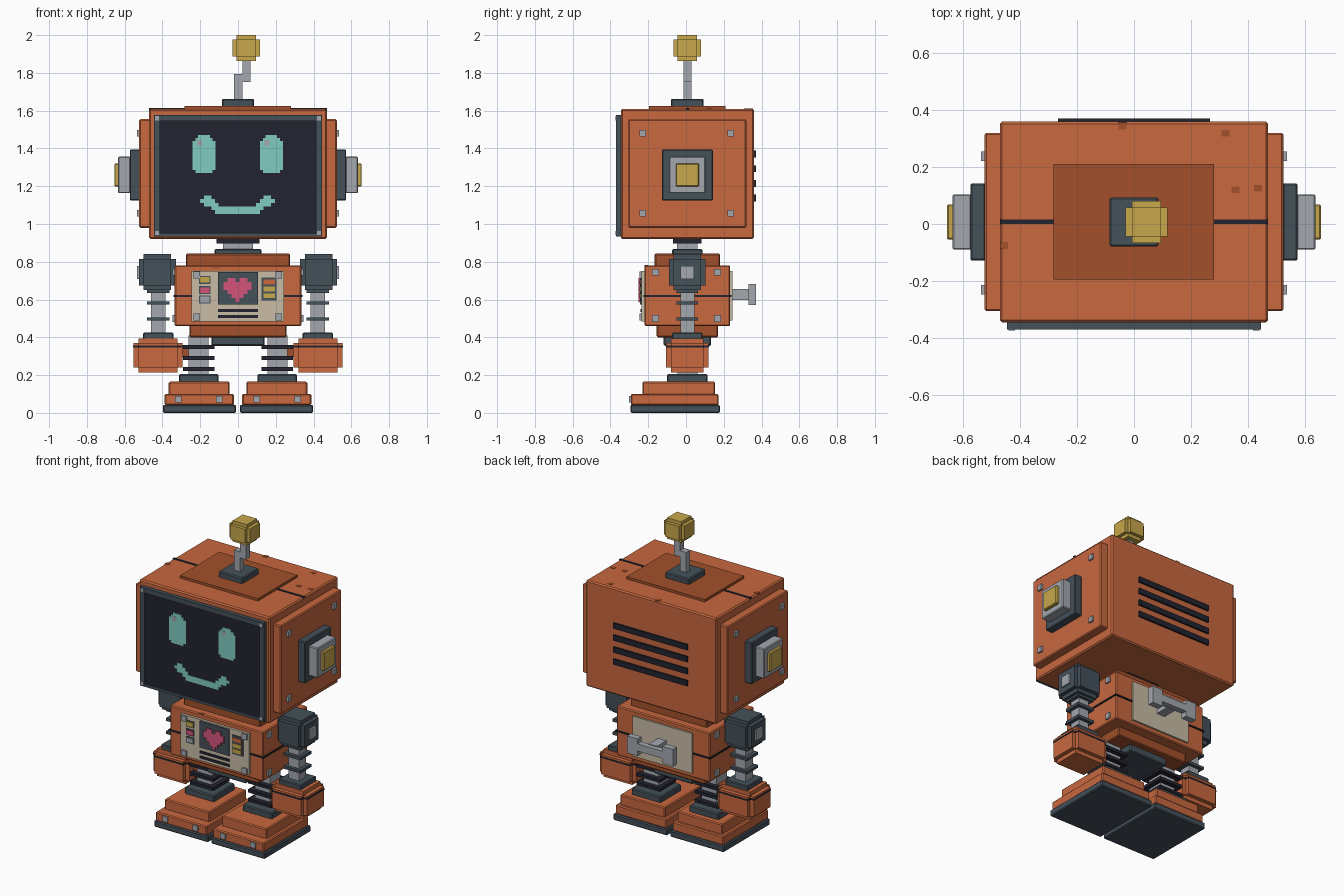
import bpy, bmesh

# Palette (linear)
COLORS = {
    "orange": (0.58, 0.14, 0.05), "dark orange": (0.36, 0.08, 0.024),
    "slate": (0.058, 0.082, 0.102), "near black": (0.016, 0.017, 0.028),
    "teal": (0.216, 0.604, 0.527), "light grey": (0.366, 0.392, 0.429),
    "gold": (0.578, 0.392, 0.07), "beige": (0.578, 0.503, 0.376),
    "pink": (0.658, 0.089, 0.195),
}
MATS = {}
for key, rgb in COLORS.items():
    MATS[key] = bpy.data.materials.new(key)
    MATS[key].diffuse_color = (*rgb, 1)
YC = 0.007  # depth of the centre plane


def boxes(name, color, parts, bevel=0.0):
    """One object made of axis-aligned boxes (x0, x1, y0, y1, z0, z1)."""
    bm = bmesh.new()
    for x0, x1, y0, y1, z0, z1 in parts:
        for v in bmesh.ops.create_cube(bm, size=1)["verts"]:
            v.co.x = x1 if v.co.x > 0 else x0
            v.co.y = y1 if v.co.y > 0 else y0
            v.co.z = z1 if v.co.z > 0 else z0
    me = bpy.data.meshes.new(name)
    bm.to_mesh(me)
    bm.free()
    me.materials.append(MATS[color])
    ob = bpy.data.objects.new(name, me)
    bpy.context.collection.objects.link(ob)
    if bevel:
        mod = ob.modifiers.new("bevel", "BEVEL")
        mod.width, mod.segments = bevel, 1
    return ob


def block(name, color, hx, hy, z0, z1, bevel=0.006):
    """Box centred on the body axis."""
    boxes(name, color, [(-hx, hx, YC - hy, YC + hy, z0, z1)], bevel)


def pair(name, color, parts, bevel=0.0):
    """Same part on the right and mirrored on the left."""
    boxes("right_" + name, color, parts, bevel)
    boxes("left_" + name, color, [(-b, -a, *r) for a, b, *r in parts], bevel)


def knob(cx, cy, cz, hx, hy, hz, cut):
    """Three crossing boxes: a cube with stepped edges."""
    out = []
    for axis in range(3):
        h = [hx - cut, hy - cut, hz - cut]
        h[axis] += cut
        out.append((cx - h[0], cx + h[0], cy - h[1], cy + h[1], cz - h[2], cz + h[2]))
    return out


def pixels(rows, cx, z_top, size, y0, y1):
    """Boxes for each horizontal run of X in a small pixel pattern."""
    out, left = [], cx - len(rows[0]) * size / 2
    for r, row in enumerate(rows):
        c = 0
        while c < len(row):
            e = c
            while e < len(row) and row[e] == "X":
                e += 1
            if e > c:
                out.append((left + c * size, left + e * size, y0, y1,
                            z_top - (r + 1) * size, z_top - r * size))
            c = max(e, c + 1)
    return out


# Head
block("head", "orange", 0.47, 0.352, 0.92, 1.61, 0.008)
boxes("head_seam", "near black", [(-0.47, 0.47, 0.0, 0.016, 1.60, 1.613)])
boxes("head_top_plate", "dark orange", [(-0.282, 0.28, -0.195, 0.21, 1.60, 1.626)])
boxes("head_vents", "near black",
      [(-0.266, 0.266, 0.35, 0.37, z - 0.018, z + 0.018) for z in (1.137, 1.215, 1.293, 1.371)])
boxes("rust_spots", "dark orange",
      [(x - 0.014, x + 0.014, y - 0.012, y + 0.012, 1.60, 1.612)
       for x, y in ((0.32, 0.318), (0.355, 0.12), (0.435, 0.125), (-0.04, 0.343), (-0.455, -0.075))]
      + [(-0.13, -0.10, -0.22, -0.20, 0.765, 0.783)])

# Face: frame, screen, eyes, mouth
boxes("screen_frame", "slate", [
    (-0.445, 0.445, -0.37, -0.34, 1.545, 1.577), (-0.445, 0.445, -0.37, -0.34, 0.935, 0.952),
    (-0.445, -0.413, -0.37, -0.34, 0.952, 1.545), (0.413, 0.445, -0.37, -0.34, 0.952, 1.545)])
boxes("screen", "near black", [(-0.413, 0.413, -0.362, -0.34, 0.952, 1.545)])
boxes("screen_bolts", "light grey",
      [(x - 0.011, x + 0.011, -0.373, -0.36, z - 0.011, z + 0.011)
       for x in (-0.428, 0.428) for z in (0.953, 1.56)])
eye = ["..XXXX..", ".XXXXXX."] + ["XXXXXXXX"] * 10 + [".XXXXXX."]
for side, x in (("left", -0.18), ("right", 0.177)):
    boxes(side + "_eye", "teal", pixels(eye, x, 1.47, 0.0153, -0.366, -0.36))
    boxes(side + "_eye_glint", "light grey", [(x - 0.038, x - 0.01, -0.367, -0.36, 1.415, 1.445)])
mouth = [".XX..............XX.", "XXXX............XXXX", ".XXXX..........XXXX.",
         "...XXXXXXXXXXXXXX...", "....XXXXXXXXXXXX...."]
boxes("mouth", "teal", pixels(mouth, -0.003, 1.152, 0.0198, -0.366, -0.36))

# Ears: side plate, bolts and stepped dial
pair("side_plate", "orange", [(0.46, 0.523, YC - 0.312, YC + 0.312, 0.98, 1.555)], 0.006)
pair("side_plate_bolts", "light grey",
     [(0.52, 0.535, YC + y - 0.017, YC + y + 0.017, z - 0.017, z + 0.017)
      for y in (-0.237, 0.23) for z in (1.057, 1.48)])
for part, col, x0, x1, h in (("ear_base", "slate", 0.52, 0.573, 0.135),
                             ("ear_dial", "light grey", 0.57, 0.635, 0.097),
                             ("ear_button", "gold", 0.63, 0.655, 0.061)):
    pair(part, col, [(x0, x1, YC - h, YC + h, 1.26 - h, 1.26 + h)], 0.005)

# Antenna
block("antenna_base", "slate", 0.086, 0.086, 1.62, 1.663)
boxes("antenna_rod", "light grey", [
    (-0.02, 0.024, YC - 0.021, YC + 0.021, 1.66, 1.793),
    (0.024, 0.067, YC - 0.021, YC + 0.021, 1.753, 1.88)])
boxes("antenna_ball", "gold", knob(0.044, YC, 1.932, 0.073, 0.073, 0.068, 0.022))

# Neck
block("neck_top", "near black", 0.115, 0.075, 0.898, 0.925, 0)
block("neck_post", "light grey", 0.08, 0.055, 0.86, 0.90, 0)
block("neck_base", "slate", 0.124, 0.08, 0.835, 0.868)

# Torso
block("torso_collar", "dark orange", 0.275, 0.173, 0.77, 0.843)
block("torso", "orange", 0.335, 0.227, 0.46, 0.78)
block("torso_seam", "near black", 0.341, 0.233, 0.613, 0.623, 0)
block("waist", "dark orange", 0.258, 0.162, 0.40, 0.465)
block("pelvis", "slate", 0.14, 0.125, 0.355, 0.405)
pair("torso_side_bolts", "light grey",
     [(0.33, 0.346, YC + y - 0.018, YC + y + 0.018, z - 0.018, z + 0.018)
      for y in (-0.168, 0.16) for z in (0.5, 0.745)])

# Chest panel
boxes("chest_panel", "beige", [(-0.247, 0.243, -0.236, -0.21, 0.485, 0.752)])
boxes("chest_bolts", "light grey",
      [(x - 0.018, x + 0.018, -0.246, -0.23, z - 0.018, z + 0.018)
       for x in (-0.218, 0.216) for z in (0.507, 0.73)])
boxes("heart_panel", "slate", [(-0.107, 0.105, -0.244, -0.23, 0.575, 0.745)])
heart = [".XX.XX.", "XXXXXXX", "XXXXXXX", ".XXXXX.", "..XXX..", "...X..."]
boxes("heart", "pink", pixels(heart, -0.002, 0.715, 0.0213, -0.251, -0.24))
for part, col, z in (("top", "gold", 0.704), ("middle", "pink", 0.65), ("bottom", "light grey", 0.6)):
    boxes(part + "_button_rim", "slate", [(-0.206, -0.146, -0.239, -0.23, z - 0.021, z + 0.021)])
    boxes(part + "_button", col, [(-0.2, -0.152, -0.246, -0.23, z - 0.015, z + 0.015)])
boxes("gauge_panel", "slate", [(0.125, 0.204, -0.242, -0.23, 0.595, 0.718)])
for part, col, z in (("top", "orange", 0.693), ("middle", "gold", 0.655), ("bottom", "gold", 0.62)):
    boxes(part + "_gauge_bar", col, [(0.134, 0.195, -0.247, -0.24, z - 0.013, z + 0.013)])
boxes("chest_slots", "near black",
      [(-0.107, 0.105, -0.241, -0.23, z - 0.008, z + 0.008) for z in (0.51, 0.543)])

# Back panel and wind-up key
boxes("back_panel", "beige", [(-0.213, 0.213, 0.22, 0.245, 0.49, 0.75)])
boxes("wind_up_key", "light grey", [
    (-0.03, 0.03, 0.24, 0.34, 0.598, 0.655), (-0.165, 0.165, 0.332, 0.37, 0.603, 0.65),
    (-0.165, -0.09, 0.33, 0.37, 0.57, 0.682), (0.09, 0.165, 0.33, 0.37, 0.57, 0.682)])

# Arms
pair("shoulder", "slate", knob(0.427, YC, 0.745, 0.098, 0.097, 0.095, 0.025))
pair("shoulder_cap", "light grey", [(0.52, 0.535, YC - 0.035, YC + 0.035, 0.71, 0.777)])
pair("arm", "light grey", [(0.385, 0.46, YC - 0.037, YC + 0.037, 0.41, 0.66)])
pair("arm_rings", "slate",
     [(0.363, 0.483, YC - 0.057, YC + 0.057, z - 0.009, z + 0.009) for z in (0.645, 0.582, 0.497)])
pair("wrist", "slate", [(0.342, 0.503, YC - 0.08, YC + 0.08, 0.39, 0.425)], 0.005)
pair("hand", "orange", knob(0.424, YC, 0.305, 0.129, 0.112, 0.09, 0.026))
pair("hand_seam", "near black", [(0.293, 0.555, YC - 0.088, YC + 0.088, 0.347, 0.357),
                                 (0.319, 0.529, YC - 0.114, YC + 0.114, 0.347, 0.357)])
pair("thumb", "dark orange", [(0.255, 0.30, YC - 0.045, YC + 0.045, 0.295, 0.36)])

# Legs and feet
pair("leg", "light grey", [(0.155, 0.262, YC - 0.053, YC + 0.053, 0.19, 0.41)])
pair("leg_rings", "near black",
     [(0.125, 0.292, YC - 0.083, YC + 0.083, z - 0.01, z + 0.01) for z in (0.232, 0.29, 0.349)])
pair("ankle", "slate", [(0.103, 0.313, YC - 0.108, YC + 0.108, 0.16, 0.205)], 0.006)
pair("foot_top", "orange", [(0.045, 0.367, -0.23, 0.153, 0.095, 0.165)], 0.006)
pair("foot", "orange", [(0.022, 0.388, -0.292, 0.172, 0.04, 0.1)], 0.006)
pair("sole", "slate", [(0.01, 0.398, -0.295, 0.18, 0.0, 0.042)], 0.006)
pair("toe_bolts", "light grey",
     [(x - 0.018, x + 0.018, -0.301, -0.28, 0.055, 0.09) for x in (0.099, 0.316)])
